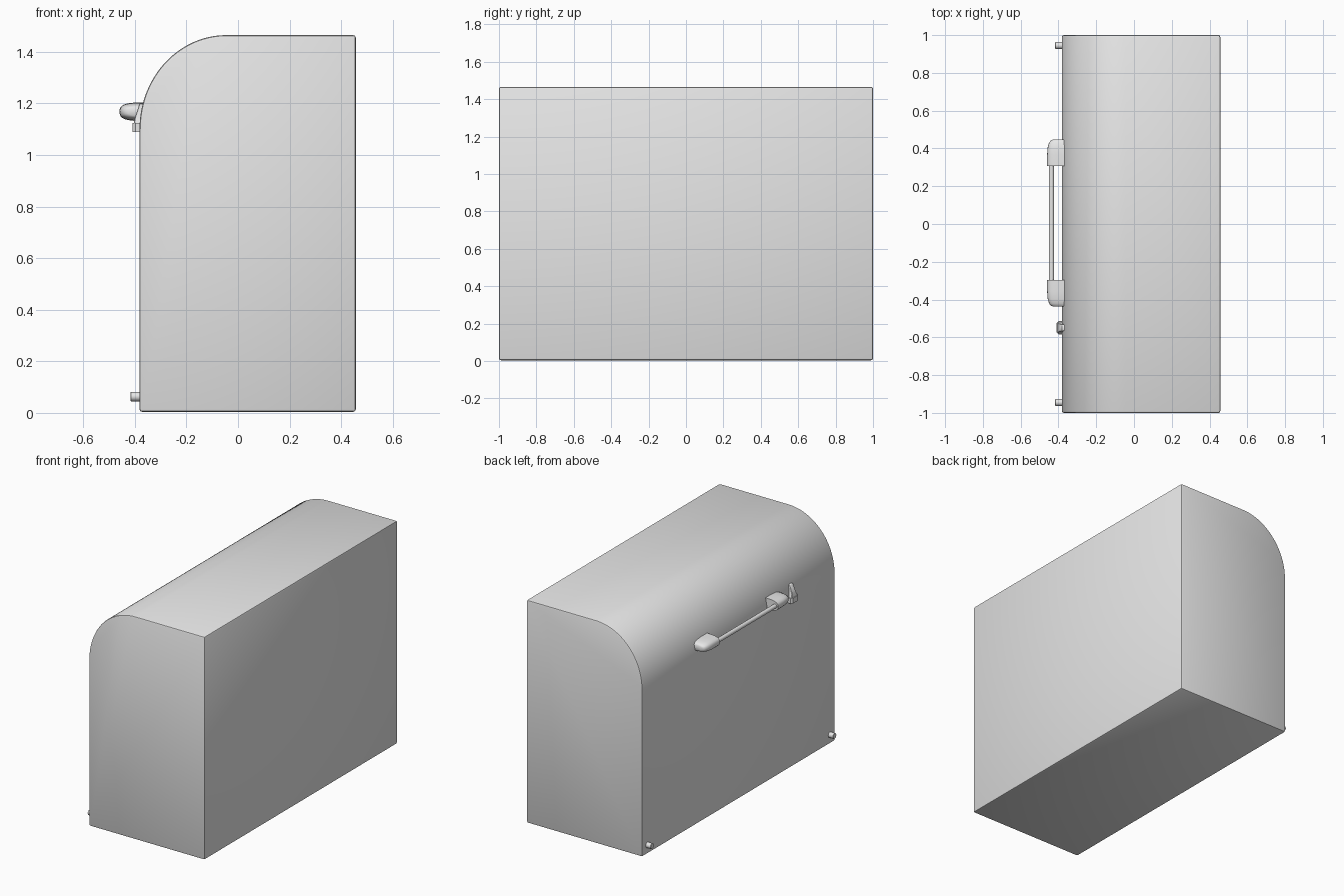
import bpy, bmesh, math
from mathutils import Matrix, Vector

cube = bpy.data.objects.get("Cube")
if cube:
    bpy.data.objects.remove(cube)

grey = bpy.data.materials.new("plain_grey")
grey.use_nodes = True
grey.diffuse_color = (0.8, 0.8, 0.8, 1)
grey.node_tree.nodes["Principled BSDF"].inputs["Base Color"].default_value = (0.8, 0.8, 0.8, 1)


def finish(bm, name, bevel=0.0, segments=2):
    """Bevel the sharp edges, then turn the bmesh into a smooth-by-angle object."""
    bmesh.ops.recalc_face_normals(bm, faces=bm.faces)
    if bevel:
        sharp = [e for e in bm.edges if e.calc_face_angle(0) > 0.6]
        bmesh.ops.bevel(bm, geom=sharp, offset=bevel, segments=segments,
                        profile=0.5, affect='EDGES')
    mesh = bpy.data.meshes.new(name)
    bm.to_mesh(mesh)
    bm.free()
    mesh.materials.append(grey)
    obj = bpy.data.objects.new(name, mesh)
    bpy.context.collection.objects.link(obj)
    bpy.ops.object.select_all(action='DESELECT')
    obj.select_set(True)
    bpy.context.view_layer.objects.active = obj
    bpy.ops.object.shade_smooth_by_angle(angle=math.radians(40))
    return obj


def loft(rings):
    """Skin a list of equal-length point rings and cap both ends."""
    bm = bmesh.new()
    loops = [[bm.verts.new(p) for p in ring] for ring in rings]
    n = len(loops[0])
    for a, b in zip(loops, loops[1:]):
        for i in range(n):
            j = (i + 1) % n
            bm.faces.new((a[i], a[j], b[j], b[i]))
    bm.faces.new(loops[0])
    bm.faces.new(loops[-1])
    return bm


def cylinder(name, centre, radius, depth, axis, sides=16, bevel=0.0):
    bm = bmesh.new()
    turn = Vector((0, 0, 1)).rotation_difference(Vector(axis)).to_matrix().to_4x4()
    bmesh.ops.create_cone(bm, cap_ends=True, segments=sides, radius1=radius,
                          radius2=radius, depth=depth,
                          matrix=Matrix.Translation(centre) @ turn)
    return finish(bm, name, bevel, 1)


# Main body: side profile with one rounded upper edge
LEFT, RIGHT, TOP = -0.382, 0.457, 1.465
profile = [(RIGHT, 0.004), (RIGHT, TOP)]
for i in range(25):
    a = math.pi / 2 * (1 + i / 24)
    profile.append((-0.045 + 0.337 * math.cos(a), 1.1 + 0.365 * math.sin(a)))
profile.append((LEFT, 0.004))
finish(loft([[(x, y, z) for x, z in profile] for y in (-1, 1)]), "body", 0.01)

# Handle: a rod between two tapered mounts
MID = 0.005
cylinder("handle_rod", (-0.437, MID, 1.168), 0.014, 0.66, (0, 1, 0))


def mount_ring(y, depth, height):
    ring = []
    for i in range(13):
        a = math.pi * (i / 12 - 0.5)
        c, s = math.cos(a), math.sin(a)
        ring.append((-0.36 - depth * abs(c) ** 0.6, y,
                     1.168 + height * math.copysign(abs(s) ** 0.7, s)))
    return ring


stations = [(0.302, 0.1, 0.036), (0.36, 0.1, 0.036), (0.40, 0.097, 0.034),
            (0.425, 0.09, 0.029), (0.438, 0.08, 0.023), (0.443, 0.065, 0.017)]
for side, label in ((1, "rear"), (-1, "front")):
    finish(loft([mount_ring(MID + side * y, d, h) for y, d, h in stations]),
           "handle_mount_" + label)

# Latch: chamfered base block with a tapering lever above it
base = [(-0.37, -0.585), (-0.398, -0.585), (-0.409, -0.575),
        (-0.409, -0.523), (-0.398, -0.513), (-0.37, -0.513)]
finish(loft([[(x, y, z) for x, y in base] for z in (1.09, 1.125)]), "latch_base")


def lever_ring(z, outer, half):
    return [(-0.355, -0.549 - half, z), (outer, -0.549 - half, z),
            (outer, -0.549 + half, z), (-0.355, -0.549 + half, z)]


finish(loft([lever_ring(1.12, -0.405, 0.032), lever_ring(1.145, -0.4, 0.022),
             lever_ring(1.2, -0.382, 0.016)]), "latch_lever", 0.002, 1)

# Pegs at the two lower corners
for y, label in ((0.945, "rear"), (-0.945, "front")):
    cylinder("peg_" + label, (-0.393, y, 0.063), 0.018, 0.048, (1, 0, 0), 16, 0.002)
